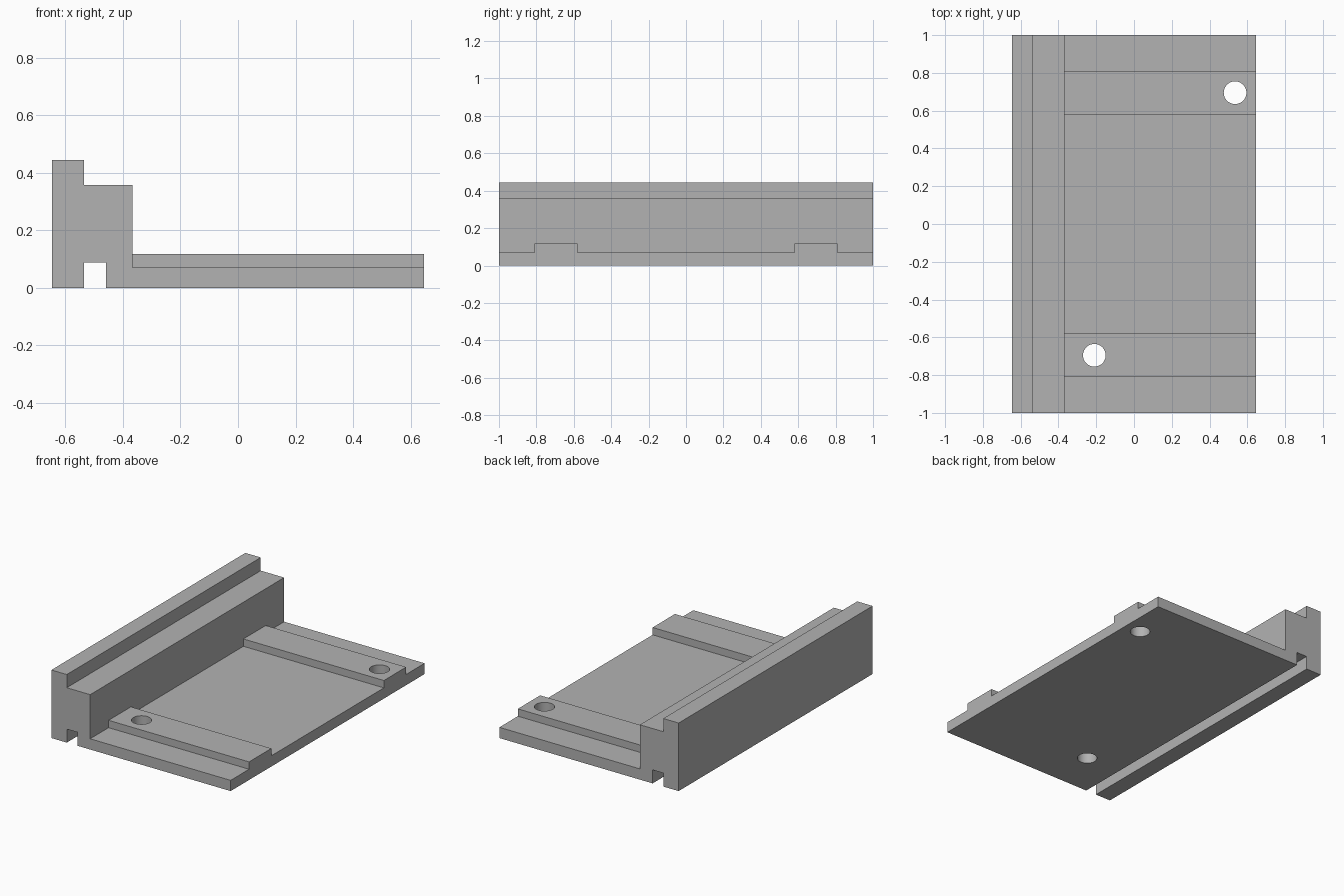
import bpy, bmesh
from mathutils import Vector, Matrix

cube = bpy.data.objects.get("Cube")
if cube:
    bpy.data.objects.remove(cube, do_unlink=True)

# Single grey finish
GREY = (0.448, 0.448, 0.448, 1.0)
grey = bpy.data.materials.new("plain grey")
grey.use_nodes = True
grey.diffuse_color = GREY
grey.node_tree.nodes["Principled BSDF"].inputs["Base Color"].default_value = GREY

HALF_X, HALF_Y = 0.647, 1.0
BASE_TOP, PAD_TOP = 0.07, 0.118


def finish(name, bm):
    bmesh.ops.recalc_face_normals(bm, faces=bm.faces)
    mesh = bpy.data.meshes.new(name)
    bm.to_mesh(mesh)
    bm.free()
    mesh.materials.append(grey)
    obj = bpy.data.objects.new(name, mesh)
    bpy.context.collection.objects.link(obj)
    return obj


def extrude_along_y(name, profile, y0, y1):
    bm = bmesh.new()
    face = bm.faces.new([bm.verts.new((x, y0, z)) for x, z in profile])
    result = bmesh.ops.extrude_face_region(bm, geom=[face], use_keep_orig=True)
    moved = [g for g in result["geom"] if isinstance(g, bmesh.types.BMVert)]
    bmesh.ops.translate(bm, verts=moved, vec=Vector((0, y1 - y0, 0)))
    return finish(name, bm)


def cylinder(name, x, y, radius):
    bm = bmesh.new()
    bmesh.ops.create_cone(bm, cap_ends=True, segments=48, radius1=radius,
                          radius2=radius, depth=1.0,
                          matrix=Matrix.Translation((x, y, 0)))
    return finish(name, bm)


def combine(target, tool, operation):
    mod = target.modifiers.new(tool.name, "BOOLEAN")
    mod.operation, mod.object, mod.solver = operation, tool, "EXACT"
    tool.hide_render = True
    bpy.context.view_layer.objects.active = target
    bpy.ops.object.modifier_apply(modifier=mod.name)
    bpy.data.objects.remove(tool, do_unlink=True)


# Base plate and stepped rail, with the groove underneath
bracket = extrude_along_y("stepped_bracket", [
    (-HALF_X, 0), (-0.536, 0), (-0.536, 0.088), (-0.459, 0.088), (-0.459, 0),
    (HALF_X, 0), (HALF_X, BASE_TOP), (-0.367, BASE_TOP), (-0.367, 0.358),
    (-0.536, 0.358), (-0.536, 0.444), (-HALF_X, 0.444)], -HALF_Y, HALF_Y)

# Raised cross strips, rooted inside the plate and rail
strip = [(-0.41, 0.03), (HALF_X, 0.03), (HALF_X, PAD_TOP), (-0.41, PAD_TOP)]
for y0 in (-0.81, 0.58):
    combine(bracket, extrude_along_y("raised_strip", strip, y0, y0 + 0.23), "UNION")

# Diagonally opposite bolt holes
for x, y in ((0.535, 0.695), (-0.21, -0.695)):
    combine(bracket, cylinder("bolt_hole", x, y, 0.06), "DIFFERENCE")

# Smooth hole walls, sharp edges elsewhere
bpy.ops.object.select_all(action="DESELECT")
bracket.select_set(True)
bpy.context.view_layer.objects.active = bracket
bpy.ops.object.shade_smooth_by_angle()
